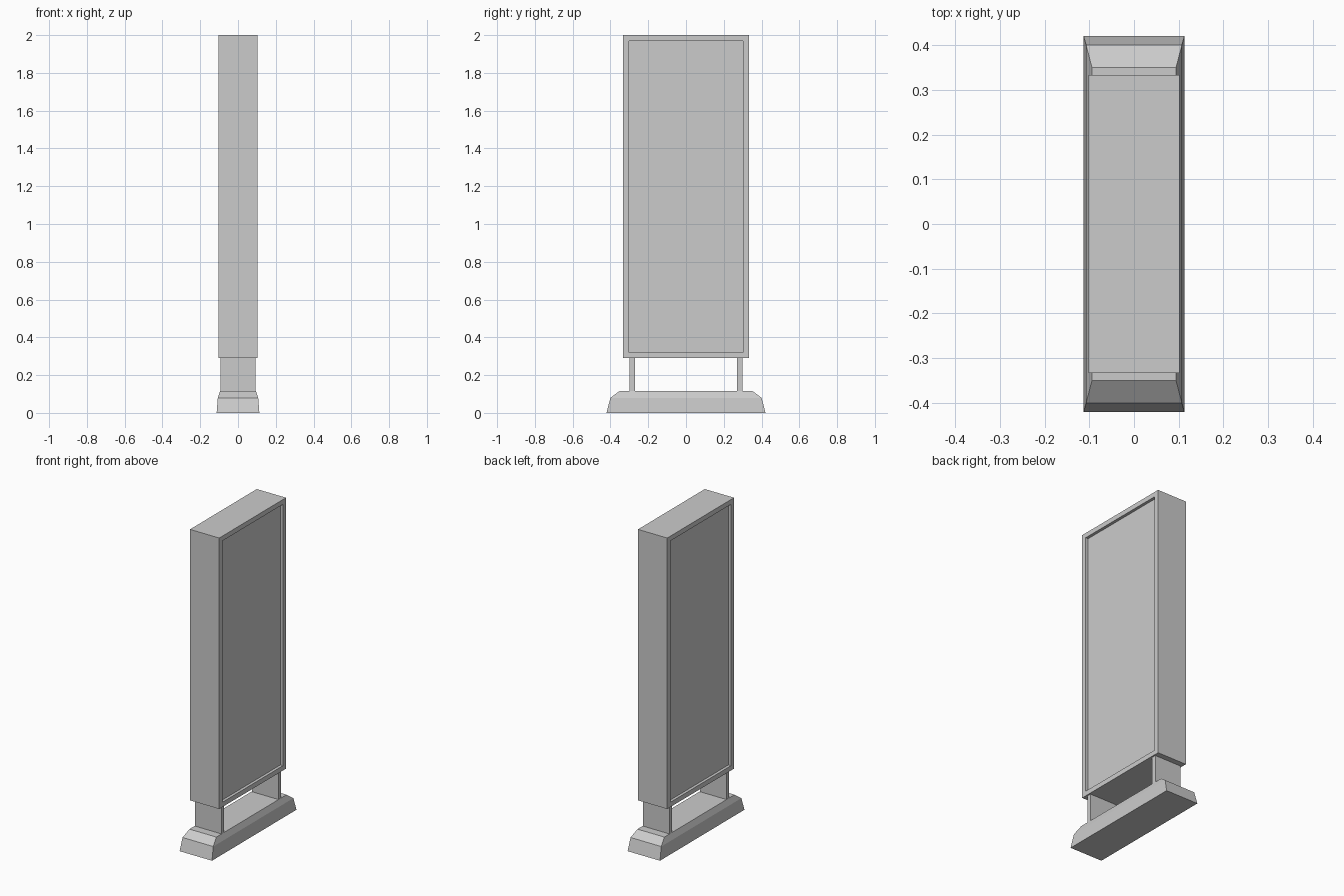
import bpy, bmesh

if "Cube" in bpy.data.objects:
    bpy.data.objects.remove(bpy.data.objects["Cube"])


def finish(name, bm):
    bmesh.ops.recalc_face_normals(bm, faces=bm.faces)
    mesh = bpy.data.meshes.new(name)
    bm.to_mesh(mesh)
    bm.free()
    obj = bpy.data.objects.new(name, mesh)
    bpy.context.collection.objects.link(obj)
    return obj


def lofted_block(name, levels):
    """Stack of rectangles (half_x, half_y, z), joined and capped."""
    bm = bmesh.new()
    rings = [[bm.verts.new((sx * hx, sy * hy, z))
              for sx, sy in ((-1, -1), (1, -1), (1, 1), (-1, 1))]
             for hx, hy, z in levels]
    for low, high in zip(rings, rings[1:]):
        for i in range(4):
            j = (i + 1) % 4
            bm.faces.new((low[i], low[j], high[j], high[i]))
    bm.faces.new(rings[0][::-1])
    bm.faces.new(rings[-1])
    return finish(name, bm)


# Stepped, tapering base
lofted_block("base", [(0.113, 0.421, 0), (0.107, 0.40, 0.08), (0.094, 0.35, 0.117)])

# Two flat support posts
for side, label in ((-1, "front"), (1, "back")):
    post = lofted_block(label + "_post", [(0.093, 0.014, 0.11), (0.093, 0.014, 0.295)])
    post.location.y = side * 0.284

# Sign cabinet with a recessed display panel on both broad sides
FRAME, DEPTH = 0.043, 0.018
cabinet = lofted_block("sign_cabinet", [(0.102, 0.333, 0.29), (0.102, 0.333, 2.0)])
bm = bmesh.new()
bm.from_mesh(cabinet.data)
bm.normal_update()
broad = [f for f in bm.faces if abs(f.normal.x) > 0.9]
bmesh.ops.inset_individual(bm, faces=broad, thickness=FRAME)
bmesh.ops.inset_individual(bm, faces=broad, thickness=0.0, depth=-DEPTH)
bm.to_mesh(cabinet.data)
bm.free()
